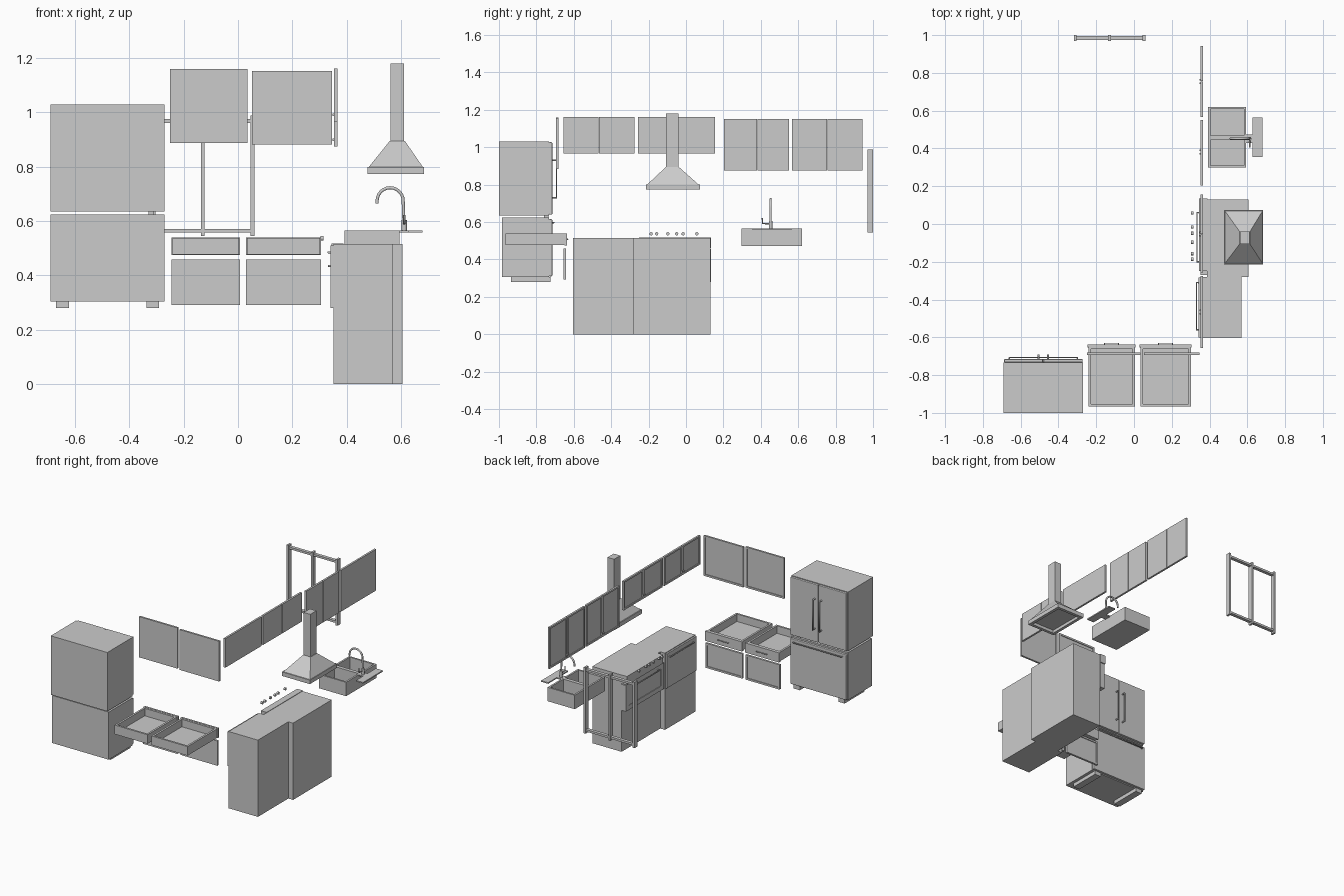
import bpy, bmesh, math
from mathutils import Vector

if "Cube" in bpy.data.objects:
    bpy.data.objects.remove(bpy.data.objects["Cube"])


def finish(name, bm):
    bmesh.ops.recalc_face_normals(bm, faces=bm.faces)
    me = bpy.data.meshes.new(name)
    bm.to_mesh(me)
    bm.free()
    ob = bpy.data.objects.new(name, me)
    bpy.context.collection.objects.link(ob)
    return ob


def box_bm(x, y, z):
    bm = bmesh.new()
    bmesh.ops.create_cube(bm, size=1)
    for v in bm.verts:
        v.co = [(r[0] + r[1]) / 2 + c * (r[1] - r[0]) for r, c in zip((x, y, z), v.co)]
    return bm


def box(name, x, y, z, bevel=0):
    ob = finish(name, box_bm(x, y, z))
    if bevel:
        m = ob.modifiers.new("bevel", 'BEVEL')
        m.width, m.segments = bevel, 2
    return ob


def recess(name, x, y, z, face, rim, depth, split_y=None):
    """Box with the faces looking along `face` inset and sunk in."""
    bm = box_bm(x, y, z)
    if split_y is not None:
        bmesh.ops.bisect_plane(bm, geom=bm.verts[:] + bm.edges[:] + bm.faces[:],
                               plane_co=(0, split_y, 0), plane_no=(0, 1, 0))
    bm.normal_update()
    d = Vector(face)
    fs = [f for f in bm.faces if f.normal.dot(d) > 0.9]
    bmesh.ops.inset_individual(bm, faces=fs, thickness=rim, use_even_offset=True)
    out = bmesh.ops.extrude_discrete_faces(bm, faces=fs)["faces"]
    bmesh.ops.translate(bm, verts=list({v for f in out for v in f.verts}), vec=-d * depth)
    return finish(name, bm)


def tube(name, pts, r):
    cu = bpy.data.curves.new(name, 'CURVE')
    cu.dimensions = '3D'
    cu.bevel_depth, cu.bevel_resolution, cu.use_fill_caps = r, 3, True
    sp = cu.splines.new('POLY')
    sp.points.add(len(pts) - 1)
    for p, co in zip(sp.points, pts):
        p.co = (*co, 1)
    ob = bpy.data.objects.new(name, cu)
    bpy.context.collection.objects.link(ob)
    return ob


def pull(name, a, b, out, r=0.004):
    """Bar handle from a to b standing off the surface by `out`."""
    a, b, out = Vector(a), Vector(b), Vector(out)
    tube(name, [a, a + out, b + out, b], r)


# Fridge: upper and lower cases, doors, handles, feet
box("fridge_upper_case", (-.69, -.27), (-1.0, -.733), (.635, 1.03))
box("fridge_lower_case", (-.69, -.27), (-.985, -.733), (.305, .624))
for i, (x0, x1) in enumerate([(-.688, -.482), (-.478, -.272)]):
    box(f"fridge_door_{i}", (x0, x1), (-.733, -.715), (.64, 1.027), .004)
    hx = (-.505, -.455)[i]
    pull(f"fridge_door_handle_{i}", (hx, -.715, .73), (hx, -.715, .93), (0, .022, 0), .005)
box("freezer_drawer", (-.688, -.272), (-.733, -.715), (.31, .615), .004)
pull("freezer_handle", (-.66, -.718, .597), (-.30, -.718, .597), (0, .012, 0))
box("fridge_hinge", (-.33, -.31), (-.76, -.735), (.624, .636))
for i, x in enumerate((-.67, -.337)):
    box(f"fridge_foot_{i}", (x, x + .047), (-.935, -.725), (.28, .306))

# Drawers, with the cupboard doors under and over them
for i, (x0, x1) in enumerate([(-.245, .008), (.03, .305)]):
    recess(f"drawer_{i}", (x0 + .004, x1 - .004), (-.965, -.65), (.477, .538), (0, 0, 1), .013, .05)
    box(f"drawer_front_{i}", (x0, x1), (-.65, -.637), (.475, .54))
    c = (x0 + x1) / 2
    pull(f"drawer_handle_{i}", (c - .037, -.637, .508), (c + .037, -.637, .508), (0, .006, 0), .003)
    recess(f"lower_door_{i}", (x0, x1), (-.655, -.641), (.292, .458), (0, 1, 0), .012, .005)
for i, (x0, x1, z0, z1) in enumerate([(-.25, .035, .887, 1.16), (.052, .346, .883, 1.153)]):
    recess(f"back_wall_door_{i}", (x0, x1), (-.694, -.681), (z0, z1), (0, 1, 0), .012, .005)

# Row of wall cupboard doors facing -x
doors = [(-.656, -.467), (-.465, -.275), (-.257, -.055), (-.053, .155),
         (.203, .38), (.382, .55), (.567, .754), (.756, .943)]
for i, (y0, y1) in enumerate(doors):
    z0, z1 = (.967, 1.162) if i < 4 else (.875, 1.152)
    recess(f"side_wall_door_{i}", (.353, .366), (y0, y1), (z0, z1), (-1, 0, 0), .011, .005)
    ky = y1 - .008 if i % 2 == 0 else y0 + .008
    box(f"side_wall_door_knob_{i}", (.348, .354), (ky - .004, ky + .004), (z0 + .02, z0 + .03))

# Dishwasher
box("dishwasher_case", (.352, .57), (-.603, -.28), (0, .515))
box("dishwasher_door", (.341, .353), (-.60, -.283), (.28, .51))
pull("dishwasher_handle", (.341, -.56, .485), (.341, -.31, .485), (-.009, 0, 0))

# Oven, control strip and knobs
box("oven_case", (.387, .605), (-.28, .13), (0, .515))
recess("oven_door", (.352, .388), (-.27, .134), (.28, .455), (-1, 0, 0), .03, .004)
box("oven_control_strip", (.345, .388), (-.25, .134), (.46, .518))
pull("oven_handle", (.352, -.20, .435), (.352, .06, .435), (-.018, 0, 0))
for i, y in enumerate((-.187, -.157, -.097, -.05, -.016, .058)):
    tube(f"oven_knob_{i}", [(.303, y, .537), (.315, y, .537)], .009)

# Range hood: hollow rim, tapered canopy, chimney
recess("hood_rim", (.476, .684), (-.215, .075), (.773, .80), (0, 0, -1), .02, .02)
bm = box_bm((.482, .68), (-.208, .068), (.80, .895))
for v in bm.verts:
    if v.co.z > .85:
        v.co.x = .5865 + math.copysign(.028, v.co.x - .58)
        v.co.y = -.073 + math.copysign(.034, v.co.y + .07)
finish("hood_canopy", bm)
box("hood_chimney", (.562, .611), (-.106, -.041), (.893, 1.18))

# Double sink with swan-neck tap
recess("double_sink", (.392, .594), (.298, .62), (.472, .565), (0, 0, 1), .012, .08, split_y=.457)
box("tap_plate", (.628, .68), (.355, .565), (.558, .566))
box("tap_bridge", (.592, .63), (.43, .475), (.558, .566))
arc = [(.56 + .048 * math.cos(math.radians(a)), .452, .675 + .048 * math.sin(math.radians(a)))
       for a in range(0, 190, 15)]
tube("tap_spout", [(.612, .452, .565)] + arc + [(.512, .452, .665)], .006)
tube("tap_base", [(.612, .452, .565), (.612, .452, .605)], .010)
tube("tap_lever", [(.612, .452, .59), (.612, .41, .592), (.612, .408, .622)], .004)

# Window frame: three posts and two rails
for i, x in enumerate((-.311, -.13, .053)):
    box(f"window_post_{i}", (x - .007, x + .007), (.97, 1.0), (.545, .988))
for i, z in enumerate((.565, .969)):
    box(f"window_rail_{i}", (-.311, .053), (.974, .996), (z - .007, z + .007))
